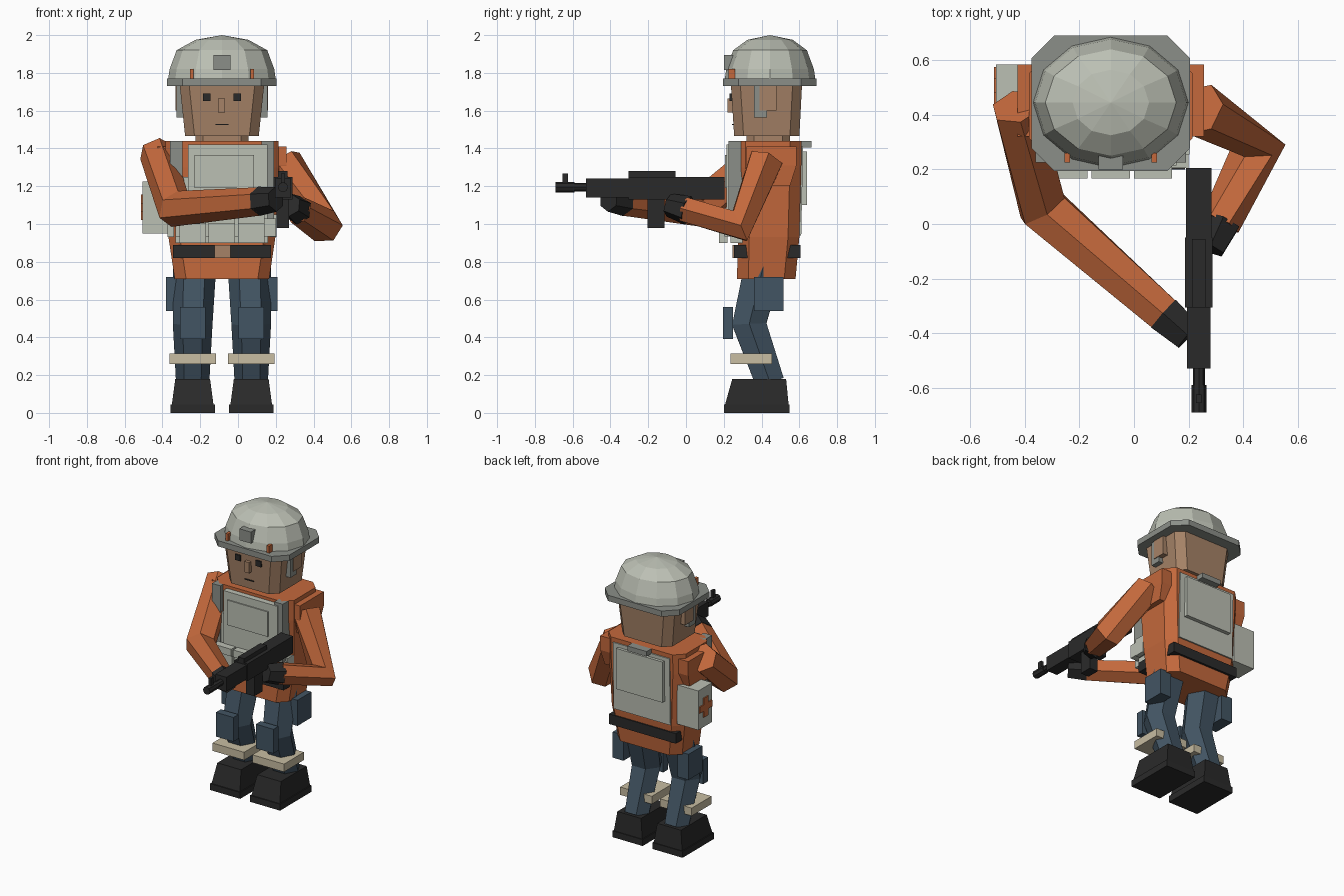
import bpy, bmesh, math
from mathutils import Vector, Matrix

if "Cube" in bpy.data.objects:
    bpy.data.objects.remove(bpy.data.objects["Cube"])

CX = -0.085  # body centre line


def material(name, rgb):
    m = bpy.data.materials.new(name)
    m.use_nodes = True
    m.diffuse_color = (*rgb, 1)
    m.node_tree.nodes["Principled BSDF"].inputs["Base Color"].default_value = (*rgb, 1)
    return m


ORANGE = material("orange cloth", (0.55, 0.14, 0.045))
GREY = material("pale grey", (0.50, 0.525, 0.455))
STEEL = material("mid grey", (0.26, 0.275, 0.25))
SLATE = material("slate blue", (0.055, 0.09, 0.125))
BLACK = material("black", (0.023, 0.023, 0.023))
SKIN = material("skin", (0.38, 0.225, 0.135))
TAN = material("tan", (0.58, 0.51, 0.36))


def finish(name, bm, mat):
    bmesh.ops.recalc_face_normals(bm, faces=bm.faces)
    me = bpy.data.meshes.new(name)
    bm.to_mesh(me)
    bm.free()
    me.materials.append(mat)
    ob = bpy.data.objects.new(name, me)
    bpy.context.collection.objects.link(ob)
    return ob


def skin_rings(name, rings, mat):
    """Bridge equal-sized loops of points and cap both ends."""
    bm = bmesh.new()
    loops = [[bm.verts.new(p) for p in r] for r in rings]
    n = len(loops[0])
    for a, b in zip(loops, loops[1:]):
        for i in range(n):
            j = (i + 1) % n
            bm.faces.new((a[i], a[j], b[j], b[i]))
    bm.faces.new(loops[0])
    bm.faces.new(loops[-1])
    return finish(name, bm, mat)


def box(name, x, y, z, mat):
    bm = bmesh.new()
    mid = [(a + b) / 2 for a, b in (x, y, z)]
    size = [b - a for a, b in (x, y, z)]
    bmesh.ops.create_cube(bm, size=1, matrix=Matrix.Translation(mid) @ Matrix.Diagonal((*size, 1)))
    return finish(name, bm, mat)


def mirror_box(name, x, y, z, mat):
    """Pair of boxes; x is measured from the body centre line."""
    box("left_" + name, (CX + x[0], CX + x[1]), y, z, mat)
    box("right_" + name, (CX - x[1], CX - x[0]), y, z, mat)


def loft(name, sections, mat, cx=CX, cut=0.0):
    """Stack of rectangles (z, half width, front, back), corners cut when asked."""
    rings = []
    for z, w, f, b in sections:
        c = cut
        if c:
            ring = [(-w + c, f), (w - c, f), (w, f + c), (w, b - c),
                    (w - c, b), (-w + c, b), (-w, b - c), (-w, f + c)]
        else:
            ring = [(-w, f), (w, f), (w, b), (-w, b)]
        rings.append([(cx + px, py, z) for px, py in ring])
    return skin_rings(name, rings, mat)


def limb(name, points, radii, mat, sides=6):
    """Faceted tube with mitred joints."""
    pts = [Vector(p) for p in points]
    dirs = [(b - a).normalized() for a, b in zip(pts, pts[1:])]
    side = Vector((0, 0, 1)) if abs(dirs[0].z) < 0.8 else Vector((1, 0, 0))
    rings = []
    for i, p in enumerate(pts):
        d0, d1 = dirs[max(i - 1, 0)], dirs[min(i, len(dirs) - 1)]
        t = (d0 + d1).normalized()
        u = (side - t * side.dot(t)).normalized()
        v = t.cross(u)
        rings.append([p + (u * math.cos(k * math.tau / sides) + v * math.sin(k * math.tau / sides)) * radii[i]
                      for k in range(sides)])
    return skin_rings(name, rings, mat)


# Helmet
dome = bmesh.new()
levels = [(1.765, 0.285, 0.24), (1.82, 0.277, 0.232), (1.92, 0.24, 0.195), (1.975, 0.14, 0.12)]
loops = [[dome.verts.new((CX + rx * math.cos(k * math.tau / 12), 0.445 + ry * math.sin(k * math.tau / 12), z))
          for k in range(12)] for z, rx, ry in levels]
top = dome.verts.new((CX, 0.445, 2.0))
for a, b in zip(loops, loops[1:]):
    for k in range(12):
        dome.faces.new((a[k], a[k - 11], b[k - 11], b[k]))
for k in range(12):
    dome.faces.new((loops[-1][k], loops[-1][k - 11], top))
dome.faces.new(loops[0])
finish("helmet_dome", dome, GREY)
loft("helmet_brim", [(1.73, 0.29, 0.195, 0.69), (1.77, 0.29, 0.195, 0.69)], STEEL, cut=0.082)
box("helmet_mount", (-0.13, -0.04), (0.2, 0.27), (1.815, 1.895), STEEL)
mirror_box("helmet_clip", (0.15, 0.17), (0.225, 0.26), (1.77, 1.82), ORANGE)

# Head and face
loft("head", [(1.465, 0.195, 0.255, 0.60), (1.75, 0.225, 0.237, 0.615)], SKIN, cut=0.05)
loft("neck", [(1.40, 0.14, 0.32, 0.55), (1.47, 0.14, 0.32, 0.55)], SKIN, cut=0.04)
mirror_box("eye", (0.06, 0.1), (0.231, 0.25), (1.65, 1.69), BLACK)
mirror_box("ear", (0.2, 0.245), (0.39, 0.48), (1.60, 1.73), SKIN)
mirror_box("chin_strap", (0.205, 0.24), (0.36, 0.43), (1.565, 1.73), STEEL)
box("nose", (-0.105, -0.068), (0.22, 0.27), (1.59, 1.665), SKIN)
box("mouth", (-0.12, -0.05), (0.243, 0.27), (1.525, 1.53), BLACK)

# Torso
loft("jacket", [(0.71, 0.25, 0.27, 0.58), (0.93, 0.283, 0.275, 0.6), (1.30, 0.30, 0.255, 0.61),
                (1.44, 0.30, 0.255, 0.612)], ORANGE, cut=0.06)
for s in (-1, 1):
    loft("left_shoulder" if s > 0 else "right_shoulder",
         [(1.2, 0.04, 0.35, 0.55), (1.31, 0.05, 0.32, 0.585), (1.41, 0.05, 0.32, 0.585)], ORANGE, cx=CX + s * 0.292)

# Belt
loft("belt", [(0.82, 0.26, 0.255, 0.605), (0.89, 0.26, 0.255, 0.605)], BLACK)
box("belt_buckle", (-0.125, -0.04), (0.245, 0.27), (0.82, 0.89), SKIN)

# Vest
box("vest_front", (-0.33, 0.16), (0.235, 0.30), (0.90, 1.25), GREY)
box("vest_chest_plate", (-0.265, 0.155), (0.215, 0.27), (1.03, 1.42), GREY)
box("vest_chest_flap", (-0.23, 0.085), (0.207, 0.24), (1.19, 1.365), GREY)
mirror_box("vest_strap", (0.21, 0.275), (0.225, 0.31), (1.03, 1.44), STEEL)
box("pouch_panel", (-0.33, 0.2), (0.205, 0.3), (0.935, 1.03), GREY)
for i in range(3):
    x = CX - 0.225 + i * 0.155
    box("pouch_%d" % (i + 1), (x, x + 0.14), (0.175, 0.22), (0.90, 1.04), GREY)
    box("pouch_flap_%d" % (i + 1), (x, x + 0.14), (0.167, 0.22), (1.0, 1.05), GREY)
mirror_box("vest_side", (0.255, 0.288), (0.255, 0.33), (0.93, 1.05), GREY)
loft("vest_back", [(0.94, 0.22, 0.54, 0.61), (1.41, 0.22, 0.54, 0.62)], GREY)
box("back_panel", (-0.265, 0.095), (0.6, 0.64), (1.10, 1.385), GREY)
box("back_handle", (-0.16, -0.01), (0.61, 0.665), (1.405, 1.44), STEEL)

# Medical pouch on the right hip
box("medical_pouch", (-0.505, -0.34), (0.43, 0.585), (0.95, 1.225), GREY)
box("cross_upright", (-0.513, -0.50), (0.482, 0.533), (1.02, 1.155), ORANGE)
box("cross_bar", (-0.513, -0.50), (0.44, 0.575), (1.065, 1.11), ORANGE)

# Legs and boots
for s, label in ((1, "left"), (-1, "right")):
    x = CX + s * 0.155
    limb(label + "_leg", [(x - s * 0.01, 0.41, 0.78), (x, 0.335, 0.47), (x, 0.445, 0.16)],
         (0.115, 0.105, 0.088), SLATE)
    box(label + "_knee_pad", (x - 0.068, x + 0.068), (0.195, 0.25), (0.39, 0.56), SLATE)
    box(label + "_shin_band", (x - 0.123, x + 0.123), (0.235, 0.455), (0.26, 0.315), TAN)
    loft(label + "_boot_sole", [(0, 0.117, 0.2, 0.548), (0.045, 0.117, 0.2, 0.548)], BLACK, cx=x)
    loft(label + "_boot_upper", [(0.045, 0.11, 0.207, 0.543), (0.18, 0.092, 0.245, 0.53)], BLACK, cx=x)
mirror_box("thigh_pocket", (0.21, 0.295), (0.36, 0.515), (0.54, 0.72), SLATE)

# Arms and gloves
limb("right_arm", [(-0.43, 0.43, 1.38), (-0.335, 0.06, 1.08), (0.12, -0.34, 1.12)], (0.095, 0.1, 0.075), ORANGE)
limb("right_glove", [(0.11, -0.33, 1.12), (0.2, -0.41, 1.13)], (0.078, 0.065), BLACK)
limb("left_arm", [(0.24, 0.42, 1.33), (0.455, 0.285, 0.99), (0.315, 0.0, 1.075)], (0.1, 0.1, 0.075), ORANGE)
limb("left_glove", [(0.32, 0.01, 1.072), (0.275, -0.09, 1.10)], (0.078, 0.062), BLACK)

# Rifle
loft("rifle_stock", [(1.13, 0.047, -0.1, 0.205), (1.25, 0.047, -0.1, 0.205)], BLACK, cx=0.237)
box("rifle_receiver", (0.187, 0.288), (-0.305, -0.05), (1.13, 1.25), BLACK)
box("rifle_rail", (0.212, 0.262), (-0.305, -0.055), (1.24, 1.28), BLACK)
box("rifle_handguard", (0.195, 0.281), (-0.53, -0.30), (1.14, 1.24), BLACK)
box("rifle_magazine", (0.205, 0.27), (-0.205, -0.115), (0.98, 1.14), BLACK)
box("rifle_grip", (0.215, 0.262), (-0.08, -0.02), (1.04, 1.14), BLACK)
limb("rifle_barrel", [(0.238, -0.50, 1.195), (0.238, -0.69, 1.195)], (0.022, 0.022), BLACK, sides=8)
limb("rifle_muzzle", [(0.238, -0.59, 1.195), (0.238, -0.69, 1.195)], (0.027, 0.027), BLACK, sides=8)
box("rifle_sight", (0.228, 0.248), (-0.655, -0.625), (1.2, 1.268), BLACK)
